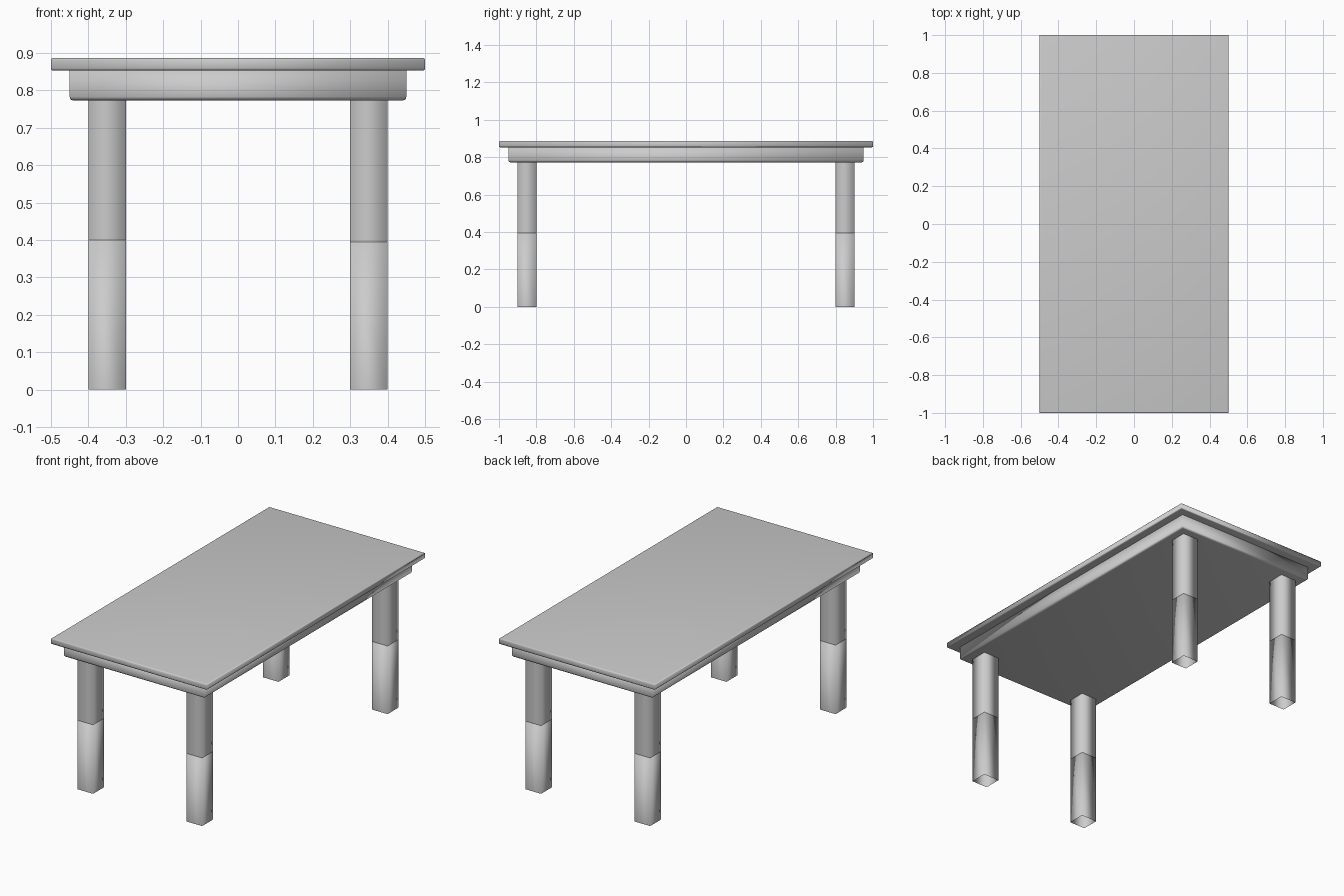
import bpy, bmesh

if "Cube" in bpy.data.objects:
    bpy.data.objects.remove(bpy.data.objects["Cube"])


def add_box(name, x, y, z, skip=(), round_at=(), radius=0.0, segments=3):
    """Box from ranges; skip drops 'top'/'bottom' caps, round_at rounds cap rims."""
    bm = bmesh.new()
    bmesh.ops.create_cube(bm, size=1)
    for v in bm.verts:
        v.co = [(a + b) / 2 + c * (b - a) for c, (a, b) in zip(v.co, (x, y, z))]
    bm.normal_update()

    def cap(side):
        sign = 1 if side == 'top' else -1
        return next(f for f in bm.faces if f.normal.z * sign > 0.9)

    if round_at:
        rims = [e for side in round_at for e in cap(side).edges]
        bmesh.ops.bevel(bm, geom=rims, offset=radius, segments=segments,
                        profile=0.5, affect='EDGES', clamp_overlap=True)
    if skip:
        bmesh.ops.delete(bm, geom=[cap(s) for s in skip], context='FACES_ONLY')
    for f in bm.faces:
        f.smooth = True
    mesh = bpy.data.meshes.new(name)
    bm.to_mesh(mesh)
    bm.free()
    obj = bpy.data.objects.new(name, mesh)
    bpy.context.collection.objects.link(obj)
    return obj


# Table top and the apron beneath it
add_box("table_top", (-0.5, 0.5), (-1, 1), (0.853, 0.887),
        round_at=('top', 'bottom'), radius=0.006)
add_box("apron", (-0.45, 0.45), (-0.95, 0.95), (0.773, 0.855),
        round_at=('bottom',), radius=0.01)

# Four hollow legs, each a lower sleeve and an upper tube
for sx, side in ((-1, "left"), (1, "right")):
    for sy, end in ((-1, "front"), (1, "back")):
        x = sorted((sx * 0.3, sx * 0.4))
        y = sorted((sy * 0.8, sy * 0.9))
        seam = 0.40 if (sx, sy) == (-1, -1) else 0.395
        add_box(f"{end}_{side}_lower_leg", x, y, (0, seam), skip=('bottom',))
        add_box(f"{end}_{side}_upper_leg", x, y, (seam, 0.78), skip=('top', 'bottom'))
